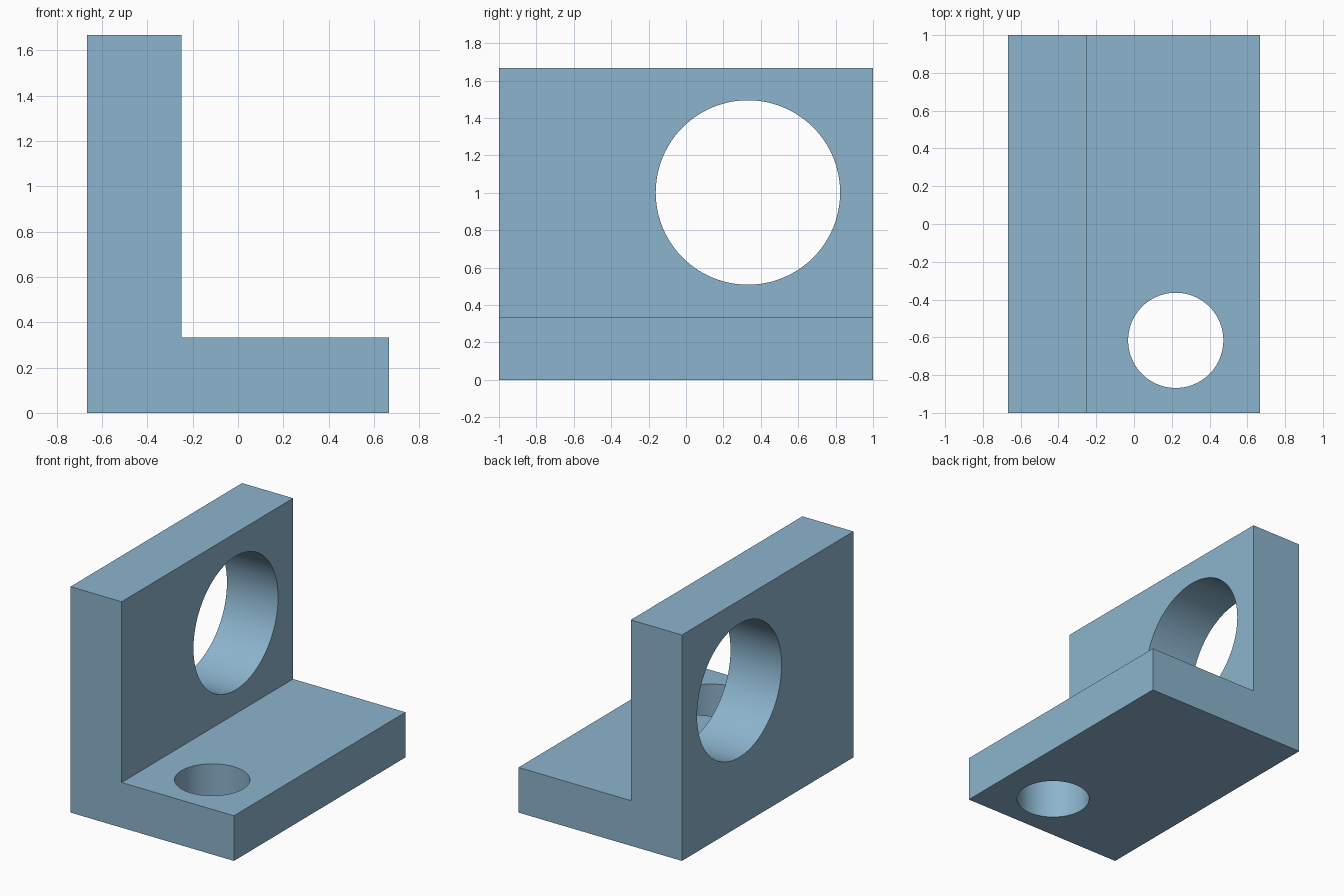
import bpy, bmesh, math

if "Cube" in bpy.data.objects:
    bpy.data.objects.remove(bpy.data.objects["Cube"])

blue = bpy.data.materials.new("steel blue")
blue.diffuse_color = (0.262, 0.456, 0.61, 1)
blue.use_nodes = True
blue.node_tree.nodes["Principled BSDF"].inputs["Base Color"].default_value = blue.diffuse_color


# Angle bracket: L profile extruded along y
profile = [(-0.667, 0), (0.667, 0), (0.667, 0.333), (-0.25, 0.333),
           (-0.25, 1.667), (-0.667, 1.667)]
bm = bmesh.new()
face = bm.faces.new([bm.verts.new((x, -1, z)) for x, z in profile])
ext = bmesh.ops.extrude_face_region(bm, geom=[face])
bmesh.ops.translate(bm, vec=(0, 2, 0),
                    verts=[v for v in ext["geom"] if isinstance(v, bmesh.types.BMVert)])
bmesh.ops.recalc_face_normals(bm, faces=bm.faces)
mesh = bpy.data.meshes.new("angle_bracket")
bm.to_mesh(mesh)
bm.free()
bracket = bpy.data.objects.new("angle_bracket", mesh)
bpy.context.collection.objects.link(bracket)
mesh.materials.append(blue)


def drill(name, center, radius, depth, rotation):
    """Cut a round through hole in the bracket."""
    bpy.ops.mesh.primitive_cylinder_add(vertices=96, radius=radius, depth=depth,
                                        location=center, rotation=rotation)
    cutter = bpy.context.object
    cutter.name = name
    cutter.data.materials.append(blue)
    cutter.hide_render = True
    mod = bracket.modifiers.new(name, "BOOLEAN")
    mod.operation = "DIFFERENCE"
    mod.solver = "EXACT"
    mod.object = cutter
    bpy.ops.object.select_all(action="DESELECT")
    bracket.select_set(True)
    bpy.context.view_layer.objects.active = bracket
    bpy.ops.object.modifier_apply(modifier=name)
    bpy.data.objects.remove(cutter)


# Large hole through the wall, small hole through the base
drill("wall_hole", (-0.4585, 0.331, 1.002), 0.493, 0.8, (0, math.pi / 2, 0))
drill("base_hole", (0.221, -0.616, 0.1665), 0.252, 0.8, (0, 0, 0))

# Smooth hole walls, crisp edges
bpy.ops.object.shade_smooth_by_angle(angle=math.radians(30))
